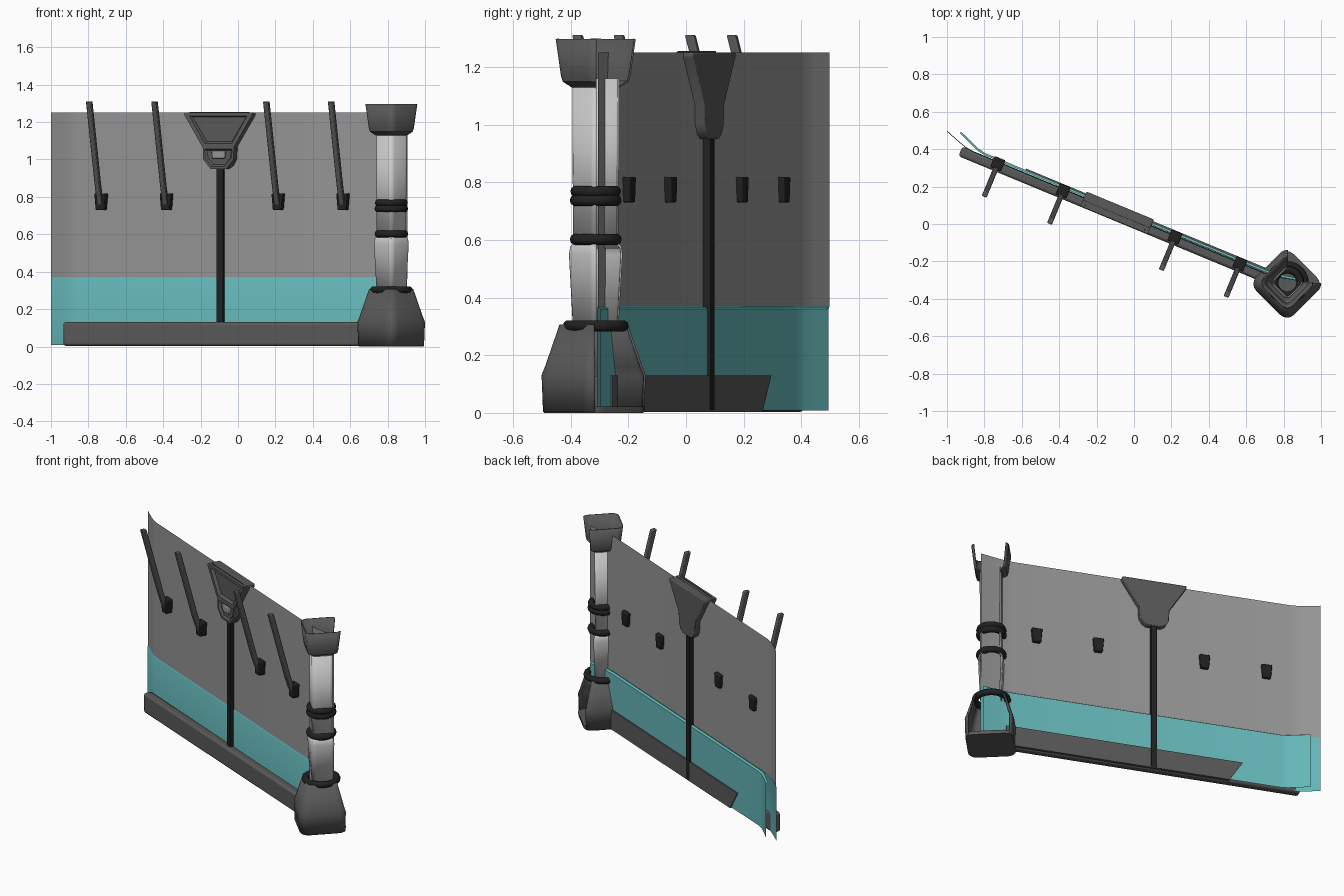
import bpy, bmesh, math
from mathutils import Matrix, Vector

if "Cube" in bpy.data.objects:
    bpy.data.objects.remove(bpy.data.objects["Cube"])

# Wall frame: u along the wall, v towards the back, z up
WALL = Matrix.Translation((-0.09, 0.06, 0)) @ Matrix.Rotation(math.radians(-22.5), 4, 'Z')
PILLAR = Matrix.Translation((0.82, -0.313, 0))
FOOT = Matrix.Translation((0.819, -0.32, 0))


def material(name, rgb):
    m = bpy.data.materials.new(name)
    m.diffuse_color = (*rgb, 1)
    m.use_nodes = True
    m.node_tree.nodes["Principled BSDF"].inputs["Base Color"].default_value = m.diffuse_color
    return m


TEAL = material("teal", (0.13, 0.47, 0.48))
BLACK = material("black", (0.015, 0.015, 0.015))
DARK = material("dark_grey", (0.1, 0.1, 0.1))
GREY = material("wall_grey", (0.3, 0.3, 0.3))


def finish(name, bm, frame, mat=None, bevel=0, thick=0, angle=35):
    bmesh.ops.recalc_face_normals(bm, faces=bm.faces)
    me = bpy.data.meshes.new(name)
    bm.to_mesh(me)
    bm.free()
    ob = bpy.data.objects.new(name, me)
    bpy.context.collection.objects.link(ob)
    ob.matrix_world = frame
    if mat:
        me.materials.append(mat)
    if thick:
        s = ob.modifiers.new("thickness", 'SOLIDIFY')
        s.thickness, s.offset = thick, 0
    if bevel:
        b = ob.modifiers.new("bevel", 'BEVEL')
        b.width, b.segments = bevel, 2
    bpy.context.view_layer.objects.active = ob
    ob.select_set(True)
    bpy.ops.object.shade_smooth_by_angle(angle=math.radians(angle))
    ob.select_set(False)
    return ob


def loft(name, rows, frame, mat, closed=False, **kw):
    """Skin rows of points, each row the same length."""
    bm = bmesh.new()
    vs = [[bm.verts.new(p) for p in r] for r in rows]
    n = len(rows[0])
    for a, b in zip(vs, vs[1:]):
        for i in range(n if closed else n - 1):
            j = (i + 1) % n
            bm.faces.new((a[i], a[j], b[j], b[i]))
    if closed:
        bm.faces.new(vs[0])
        bm.faces.new(vs[-1])
    return finish(name, bm, frame, mat, **kw)


def plate(name, pts, v0, v1, mat, inset=0, depth=0, **kw):
    """Extrude a (u, z) outline from v0 (front) to v1 (back), with an optional front recess."""
    bm = bmesh.new()
    rows = [[bm.verts.new((u, v, z)) for u, z in pts] for v in (v0, v1)]
    front = bm.faces.new(rows[0])
    bm.faces.new(rows[1][::-1])
    n = len(pts)
    for i in range(n):
        j = (i + 1) % n
        bm.faces.new((rows[0][i], rows[1][i], rows[1][j], rows[0][j]))
    bmesh.ops.recalc_face_normals(bm, faces=bm.faces)
    if inset:
        bmesh.ops.inset_individual(bm, faces=[front], thickness=inset)
        bmesh.ops.inset_individual(bm, faces=[front], thickness=0.012, depth=-depth)
    return finish(name, bm, WALL, mat, **kw)


def mirrored(half):
    return half + [(-u, z) for u, z in reversed(half)]


# Wall sheets, bent at both ends
front_path = [(-1.007, .053), (-.93, .026), (-.885, .012), (-.84, .005), (.85, 0), (.93, .01), (1.06, .04)]
back_path = [(-.938, .082), (-.86, .050), (-.815, .033), (-.775, .025), (.85, .022), (.93, .028), (1.05, .05)]


def row(path, z, dv=0):
    return [(u, v + dv, z) for u, v in path]


loft("upper_wall", [row(front_path, .37, .004), row(front_path, 1.25, .004)], WALL, GREY)
loft("lower_panel_front", [row(front_path, .008), row(front_path, .36), row(front_path, .37, .004)], WALL, TEAL)
loft("lower_panel_back", [row(back_path, .008), row(back_path, .36), row(back_path, .368, -.012)], WALL, TEAL)

# Base rails in front and behind
plate("base_rail_front", [(-.9, .003), (.9, .003), (.9, .13), (-.9, .13)], -.045, .01, DARK, bevel=.014)
plate("base_rail_back", [(-.46, .003), (.9, .003), (.9, .13), (-.54, .13)], .015, .032, DARK)

# Centre seam strip
plate("centre_strip", [(-.018, .01), (.018, .01), (.018, 1.0), (-.018, 1.0)], -.02, .034, BLACK)

# Keystone badge: back plate, recessed head, lower lug with small block
outline = mirrored([(.195, 1.25), (.195, 1.235), (.092, 1.07), (.088, 1.0), (.07, .967), (.045, .95)])
plate("keystone_back", outline, -.01, .042, DARK, bevel=.005)
plate("keystone_head", mirrored([(.195, 1.25), (.195, 1.236), (.09, 1.065)]),
      -.042, -.008, DARK, inset=.024, depth=.018)
plate("keystone_lug", mirrored([(.09, 1.066), (.088, 1.0), (.045, .95)]), -.04, -.008, DARK, inset=.014, depth=.012)
plate("keystone_block", mirrored([(.04, 1.045), (.036, 1.005)]), -.042, -.008, GREY, bevel=.004)

# Leaning struts with clamps through the wall
strut_line = [(-.012, .745), (-.035, .80), (-.058, .87), (-.178, 1.31)]
for i, u in enumerate((-.69, -.312, .335, .71)):
    rows = []
    for v, z in strut_line:
        w = .014
        rows.append([(u - w, v - .016, z), (u + w, v - .016, z), (u + w, v + .016, z), (u - w, v + .016, z)])
    loft(f"strut_{i + 1}", rows, WALL, DARK, closed=True, bevel=.004)
    clamp = [(u + .032, .818), (u + .024, .73), (u - .024, .73), (u - .032, .818)]
    plate(f"strut_clamp_{i + 1}", clamp, -.034, .03, BLACK, bevel=.005)


# Pillar: rounded square shells, corners on the axes, open towards back right
def rounded_square(r, full=False):
    a = r / 1.27
    c = .35 * a
    pts = []
    for k in range(5):
        mid = -k * 90
        lo, hi = -45, 45
        if not full and k == 0:
            lo, hi = -45, 5
        if not full and k == 3:
            lo, hi = -5, 45
        if k == 4:
            break
        ctr = Vector((math.cos(math.radians(mid)), math.sin(math.radians(mid)))) * math.sqrt(2) * (a - c)
        for s in range(5):
            t = math.radians(mid + hi + (lo - hi) * s / 4)
            pts.append((ctr.x + c * math.cos(t), ctr.y + c * math.sin(t)))
    return pts


def shell(name, profile, frame, mat, full=False, **kw):
    rows = [[(x, y, z) for x, y in rounded_square(r, full)] for r, z in profile]
    return loft(name, rows, frame, mat, closed=full, **kw)


shell("pillar_base", [(.172, .004), (.177, .13), (.165, .16), (.115, .305)], FOOT, DARK, thick=.008)
shell("pillar_foot", [(.172, 0), (.174, .022)], FOOT, DARK, full=True)
shell("pillar_lower_column", [(.076, .29), (.09, .55), (.086, .575), (.076, .585)], PILLAR, None, thick=.006)
shell("pillar_upper_column", [(.076, .57), (.078, 1.16)], PILLAR, None, thick=.006)
shell("pillar_cup", [(.08, 1.13), (.112, 1.15), (.118, 1.17), (.136, 1.297)], PILLAR, DARK, thick=.006)

# Rubber rings round the pillar
for i, (z, r) in enumerate(((.302, .094), (.602, .07), (.737, .07), (.768, .068))):
    bpy.ops.mesh.primitive_torus_add(major_radius=r, minor_radius=.02, major_segments=32,
                                     minor_segments=10, location=(.82, -.313, z))
    ring = bpy.context.object
    ring.name = f"pillar_ring_{i + 1}"
    ring.data.materials.append(BLACK)
    bpy.ops.object.shade_smooth_by_angle(angle=math.radians(60))
    ring.select_set(False)
